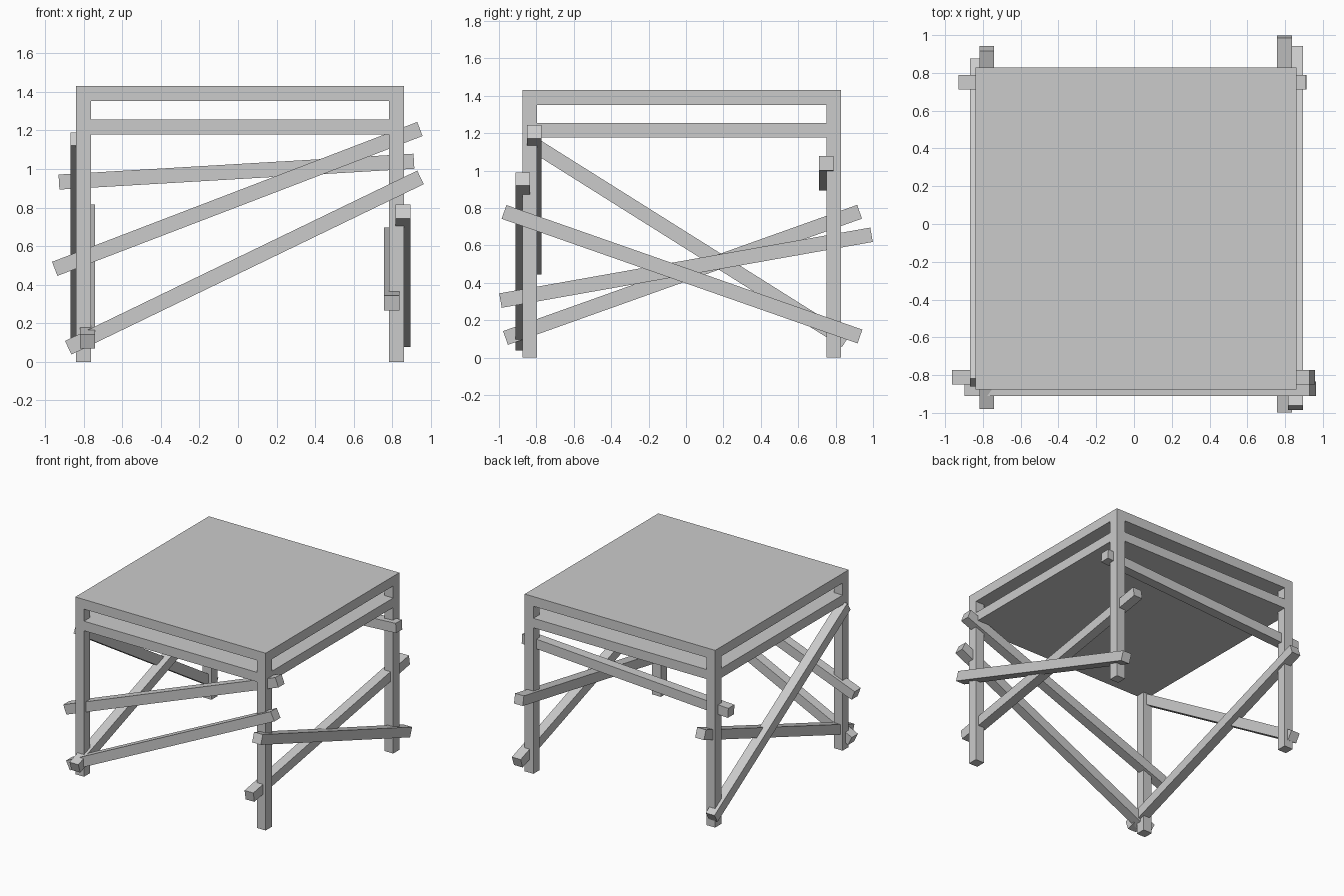
import bpy
from mathutils import Vector

if "Cube" in bpy.data.objects:
    bpy.data.objects.remove(bpy.data.objects["Cube"])

T = 0.078  # timber thickness


def box(name, lo, hi):
    lo, hi = Vector(lo), Vector(hi)
    bpy.ops.mesh.primitive_cube_add(size=1, location=(lo + hi) / 2)
    ob = bpy.context.object
    ob.name = name
    ob.scale = hi - lo
    return ob


def beam(name, a, b):
    """Square timber between the end centres a and b."""
    a, b = Vector(a), Vector(b)
    d = b - a
    bpy.ops.mesh.primitive_cube_add(size=1, location=(a + b) / 2)
    ob = bpy.context.object
    ob.name = name
    ob.scale = (T, T, d.length)
    ob.rotation_euler = d.to_track_quat('Z', 'Y').to_euler()
    return ob


X0, X1, Y0, Y1 = -0.84, 0.86, -0.875, 0.828

# Four corner legs
for sx, x in (("left", X0), ("right", X1 - T)):
    for sy, y in (("front", Y0), ("back", Y1 - T)):
        box(f"{sy}_{sx}_leg", (x, y, 0), (x + T, y + T, 1.43))

# Top deck and the lower deck beneath it
box("top_deck", (X0, Y0, 1.352), (X1, Y1, 1.43))
box("lower_deck", (X0, Y0, 1.178), (X1, Y1, 1.255))

# Braces across the front and back: y, (x, z) start, (x, z) end
for name, y, (xa, za), (xb, zb) in (
        ("back_brace", 0.75, (-0.928, 0.932), (0.912, 1.04)),
        ("front_upper_brace", -0.812, (-0.95, 0.482), (0.943, 1.207)),
        ("front_lower_brace", -0.872, (-0.88, 0.073), (0.946, 0.956))):
    beam(name, (xa, y, za), (xb, y, zb))

# Braces along the sides: x, (y, z) start, (y, z) end
for name, x, (ya, za), (yb, zb) in (
        ("right_shallow_brace", 0.797, (-0.992, 0.305), (0.992, 0.657)),
        ("right_falling_brace", 0.855, (-0.973, 0.779), (0.93, 0.113)),
        ("left_rising_brace", -0.78, (-0.965, 0.105), (0.928, 0.78)),
        ("left_falling_brace", -0.828, (-0.84, 1.155), (0.855, 0.09))):
    beam(name, (x, ya, za), (x, yb, zb))
